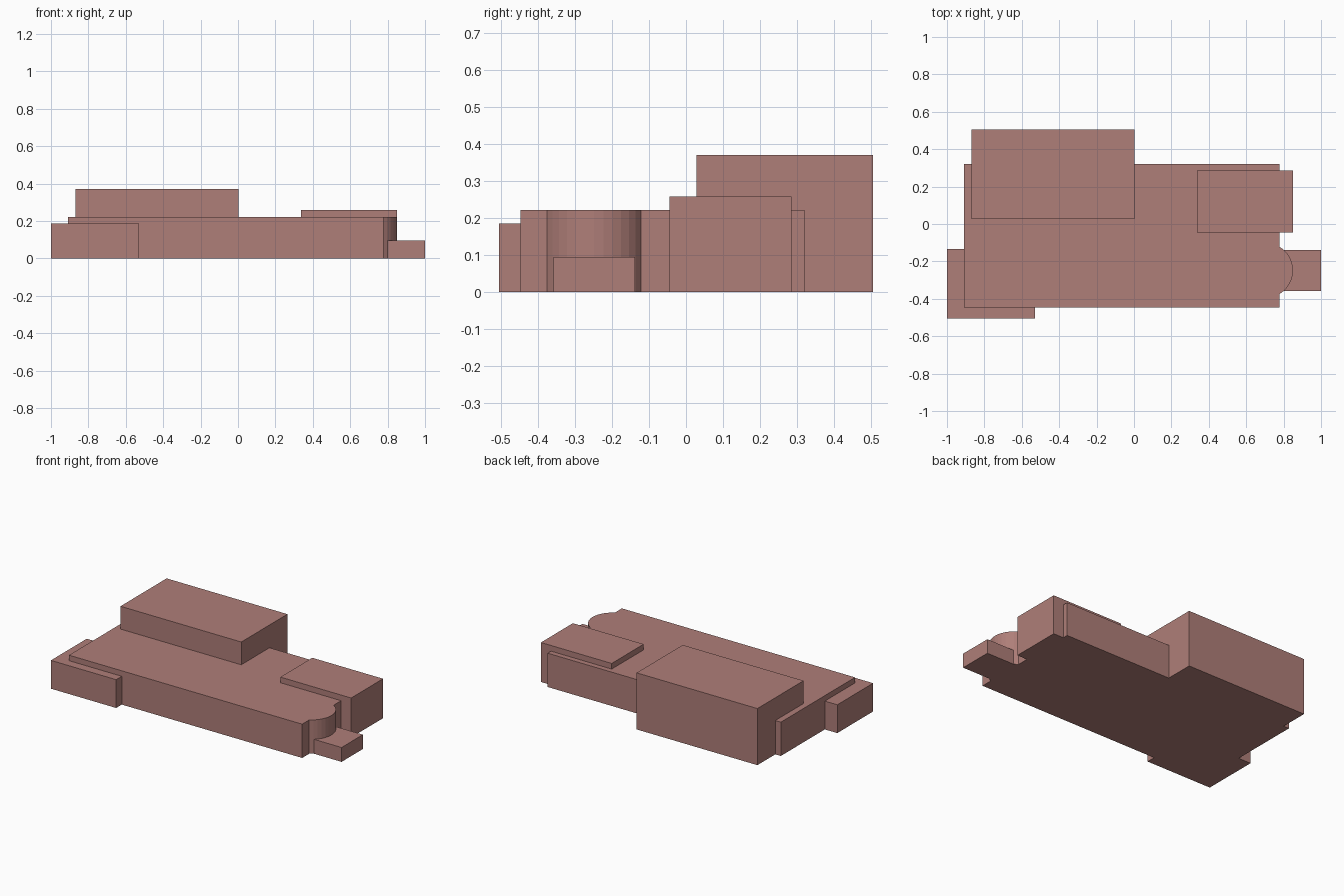
import bpy, bmesh, math

if "Cube" in bpy.data.objects:
    bpy.data.objects.remove(bpy.data.objects["Cube"])

mat = bpy.data.materials.new("clay_red")
mat.diffuse_color = (0.43, 0.21, 0.19, 1)
mat.use_nodes = True
mat.node_tree.nodes["Principled BSDF"].inputs["Base Color"].default_value = mat.diffuse_color


def prism(name, outline, height):
    """Extrude a counter-clockwise ground outline up to the given height."""
    bm = bmesh.new()
    base = bm.faces.new([bm.verts.new((x, y, 0)) for x, y in outline])
    top = bmesh.ops.extrude_face_region(bm, geom=[base], use_keep_orig=True)["geom"]
    for v in top:
        if isinstance(v, bmesh.types.BMVert):
            v.co.z = height
    bmesh.ops.recalc_face_normals(bm, faces=bm.faces)
    mesh = bpy.data.meshes.new(name)
    bm.to_mesh(mesh)
    bm.free()
    mesh.materials.append(mat)
    obj = bpy.data.objects.new(name, mesh)
    bpy.context.collection.objects.link(obj)
    return obj


def block(name, x0, x1, y0, y1, height):
    return prism(name, [(x0, y0), (x1, y0), (x1, y1), (x0, y1)], height)


# Main hall with the rounded bay on its right end
X0, X1, Y0, Y1 = -0.91, 0.777, -0.447, 0.32
bay_y, half, depth, steps = -0.248, 0.127, 0.073, 12
radius = (half ** 2 + depth ** 2) / (2 * depth)
cx = X1 + depth - radius
sweep = math.asin(half / radius)
arc = []
for i in range(steps + 1):
    a = -sweep + 2 * sweep * i / steps
    arc.append((cx + radius * math.cos(a), bay_y + radius * math.sin(a)))
prism("main_hall", [(X0, Y0), (X1, Y0)] + arc + [(X1, Y1), (X0, Y1)], 0.221)

# Attached wings
block("tall_rear_wing", -0.87, 0.004, 0.028, 0.505, 0.37)
block("right_wing", 0.338, 0.85, -0.045, 0.285, 0.258)
block("front_left_wing", -1.0, -0.528, -0.505, -0.135, 0.185)

# Low entrance block in front of the bay
block("entrance_block", 0.76, 1.0, -0.358, -0.138, 0.094)
